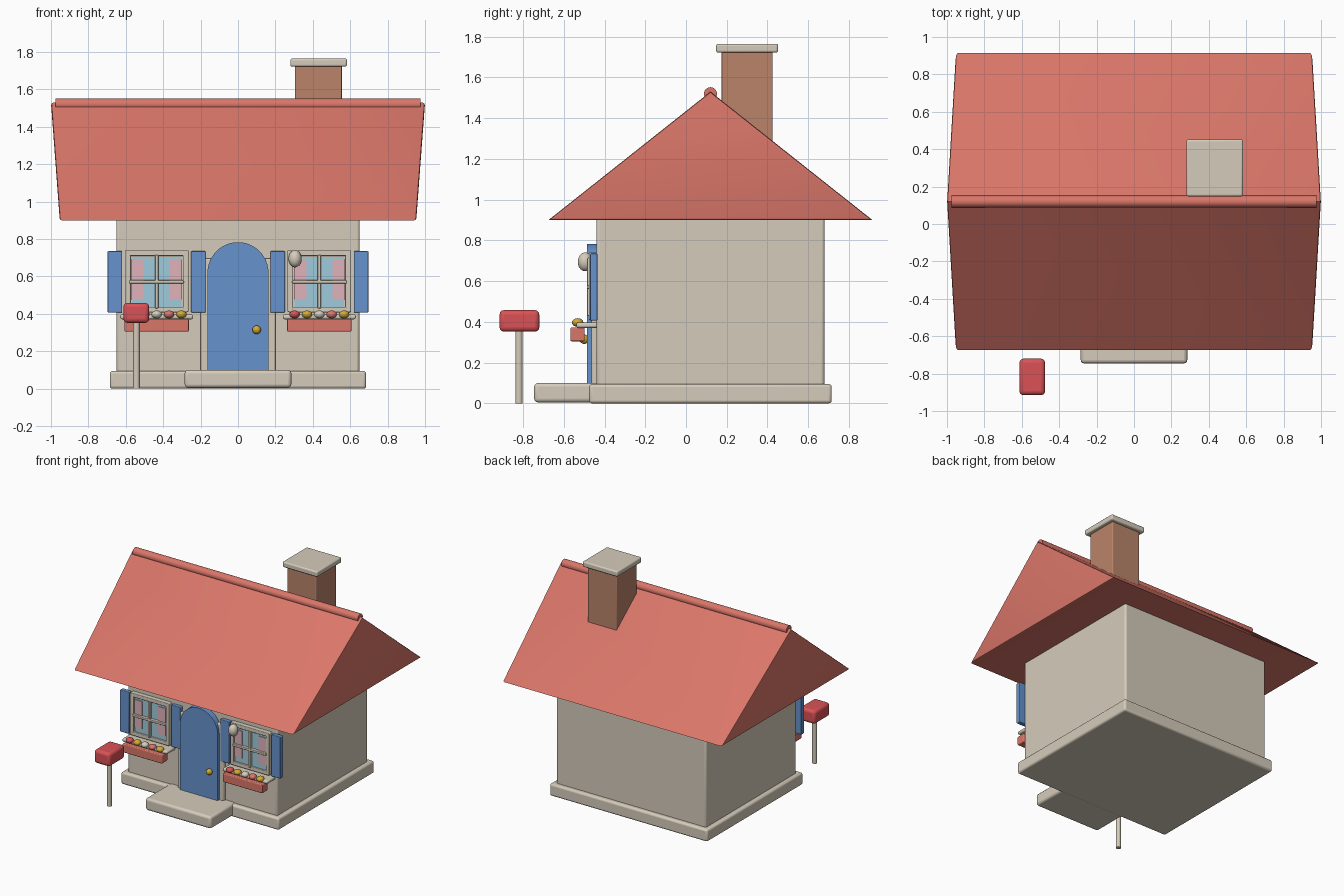
import bpy, bmesh, math
from mathutils import Vector

if "Cube" in bpy.data.objects:
    bpy.data.objects.remove(bpy.data.objects["Cube"])


def material(name, rgb):
    # sRGB 0-255 to linear
    lin = [((c / 255 + 0.055) / 1.055) ** 2.4 for c in rgb]
    m = bpy.data.materials.new(name)
    m.diffuse_color = (*lin, 1)
    m.use_nodes = True
    m.node_tree.nodes["Principled BSDF"].inputs["Base Color"].default_value = m.diffuse_color
    return m


BEIGE = material("warm beige", (213, 204, 187))
ROOF = material("roof red", (218, 118, 105))
BLUE = material("door blue", (102, 147, 205))
BRICK = material("brick brown", (186, 132, 106))
RED = material("mailbox red", (218, 82, 86))
GOLD = material("gold yellow", (212, 170, 50))
GLASS = material("glass blue", (160, 203, 220))
PINK = material("curtain pink", (224, 178, 186))


def finish(name, bm, mat, bevel=0.0, segments=3):
    bmesh.ops.recalc_face_normals(bm, faces=bm.faces)
    me = bpy.data.meshes.new(name)
    bm.to_mesh(me)
    bm.free()
    ob = bpy.data.objects.new(name, me)
    bpy.context.collection.objects.link(ob)
    me.materials.append(mat)
    bpy.ops.object.select_all(action='DESELECT')
    bpy.context.view_layer.objects.active = ob
    ob.select_set(True)
    bpy.ops.object.shade_smooth_by_angle(angle=math.radians(35))
    if bevel:
        mod = ob.modifiers.new("bevel", 'BEVEL')
        mod.width, mod.segments = bevel, segments
    return ob


def box(name, x, y, z, mat, bevel=0.0):
    """Box from (min, max) ranges."""
    bm = bmesh.new()
    bmesh.ops.create_cube(bm, size=1)
    for v in bm.verts:
        v.co = Vector([(r[0] + r[1]) / 2 + c * (r[1] - r[0]) for c, r in zip(v.co, (x, y, z))])
    return finish(name, bm, mat, bevel)


def ball(name, centre, radii, mat):
    bm = bmesh.new()
    bmesh.ops.create_uvsphere(bm, u_segments=24, v_segments=14, radius=1)
    for v in bm.verts:
        v.co = Vector([p + c * r for p, c, r in zip(centre, v.co, radii)])
    return finish(name, bm, mat)


def rod(name, a, b, r, mat):
    a, b = Vector(a), Vector(b)
    bm = bmesh.new()
    bmesh.ops.create_cone(bm, cap_ends=True, segments=24, radius1=r, radius2=r, depth=(b - a).length)
    rot = (b - a).to_track_quat('Z', 'Y')
    for v in bm.verts:
        v.co = rot @ v.co + (a + b) / 2
    return finish(name, bm, mat)


# house body
box("foundation", (-.685, .685), (-.475, .715), (0, .095), BEIGE, .015)
box("walls", (-.65, .65), (-.44, .68), (.05, .915), BEIGE, .015)
box("door_step", (-.285, .285), (-.745, -.40), (.005, .1), BEIGE, .018)

# roof: solid prism whose gable ends lean outwards towards the ridge
bm = bmesh.new()
ends = [[bm.verts.new((s * w, y, z)) for w, y, z in
         ((.953, -.675, .9), (.953, .915, .9), (1.0, .12, 1.53))] for s in (-1, 1)]
bm.faces.new(ends[0])
bm.faces.new(ends[1])
for i in range(3):
    j = (i + 1) % 3
    bm.faces.new((ends[0][i], ends[0][j], ends[1][j], ends[1][i]))
bmesh.ops.recalc_face_normals(bm, faces=bm.faces)
gable_edges = [e for e in bm.edges if e.verts[0].co.x * e.verts[1].co.x > 0]
bmesh.ops.bevel(bm, geom=gable_edges, offset=.012, segments=2, affect='EDGES', profile=.5)
finish("roof", bm, ROOF)
rod("ridge_cap", (-.977, .12, 1.52), (.977, .12, 1.52), .032, ROOF)

# chimney
box("chimney", (.305, .555), (.175, .425), (1.15, 1.73), BRICK, .006)
box("chimney_cap", (.28, .583), (.148, .452), (1.722, 1.765), BEIGE, .01)

# door: arched slab with surround and knob
box("door_surround", (-.2, .2), (-.465, -.43), (.09, .695), BEIGE, .008)
bm = bmesh.new()
outline = [(-.163, .09), (.163, .09)]
outline += [(.163 * math.cos(math.pi * i / 24), .62 + .163 * math.sin(math.pi * i / 24)) for i in range(25)]
face = bm.faces.new([bm.verts.new((x, -.486, z)) for x, z in outline])
out = bmesh.ops.extrude_face_region(bm, geom=[face])
for v in out["geom"]:
    if isinstance(v, bmesh.types.BMVert):
        v.co.y = -.43
finish("door", bm, BLUE)
ball("door_knob", (.1, -.5, .315), (.023, .023, .023), GOLD)
ball("wall_lamp", (.305, -.495, .695), (.035, .036, .046), BEIGE)

# windows with frame, glass, curtains, shutters and flower box
FLOWERS = (RED, GOLD, BEIGE, ROOF, GOLD)
for side, c in (("left", -.435), ("right", .435)):
    # frame bars around the glass
    for n, x in (("inner", -.155), ("outer", .155)):
        box(f"{side}_window_frame_{n}", (c + x - .015, c + x + .015), (-.477, -.43), (.41, .74), BEIGE, .005)
    for n, z in (("bottom", .423), ("top", .725)):
        box(f"{side}_window_frame_{n}", (c - .165, c + .165), (-.476, -.43), (z - .015, z + .015), BEIGE, .005)
    box(f"{side}_window_backing", (c - .15, c + .15), (-.457, -.43), (.43, .72), BEIGE)
    box(f"{side}_glass", (c - .133, c + .133), (-.463, -.456), (.438, .705), GLASS)
    for n, x in (("a", -.103), ("b", .103)):
        box(f"{side}_curtain_{n}", (c + x - .033, c + x + .033), (-.469, -.462), (.478, .692), PINK)
    box(f"{side}_muntin_upright", (c - .009, c + .009), (-.485, -.455), (.43, .715), BEIGE, .004)
    box(f"{side}_muntin_cross", (c - .145, c + .145), (-.486, -.455), (.562, .58), BEIGE, .004)
    for n, x in (("a", -.223), ("b", .223)):
        box(f"{side}_shutter_{n}", (c + x - .039, c + x + .039), (-.47, -.435), (.407, .735), BLUE, .005)
    box(f"{side}_sill", (c - .195, c + .195), (-.538, -.43), (.371, .397), BEIGE, .01)
    box(f"{side}_flower_box", (c - .172, c + .172), (-.567, -.497), (.305, .373), ROOF, .006)
    for i, m in enumerate(FLOWERS):
        ball(f"{side}_flower_{i + 1}", (c + (i - 2) * .066, -.532, .397), (.028, .028, .021), m)

# mailbox on a post
rod("mailbox_post", (-.543, -.82, 0), (-.543, -.82, .38), .018, BEIGE)
box("mailbox", (-.613, -.475), (-.915, -.72), (.352, .458), RED, .022)
